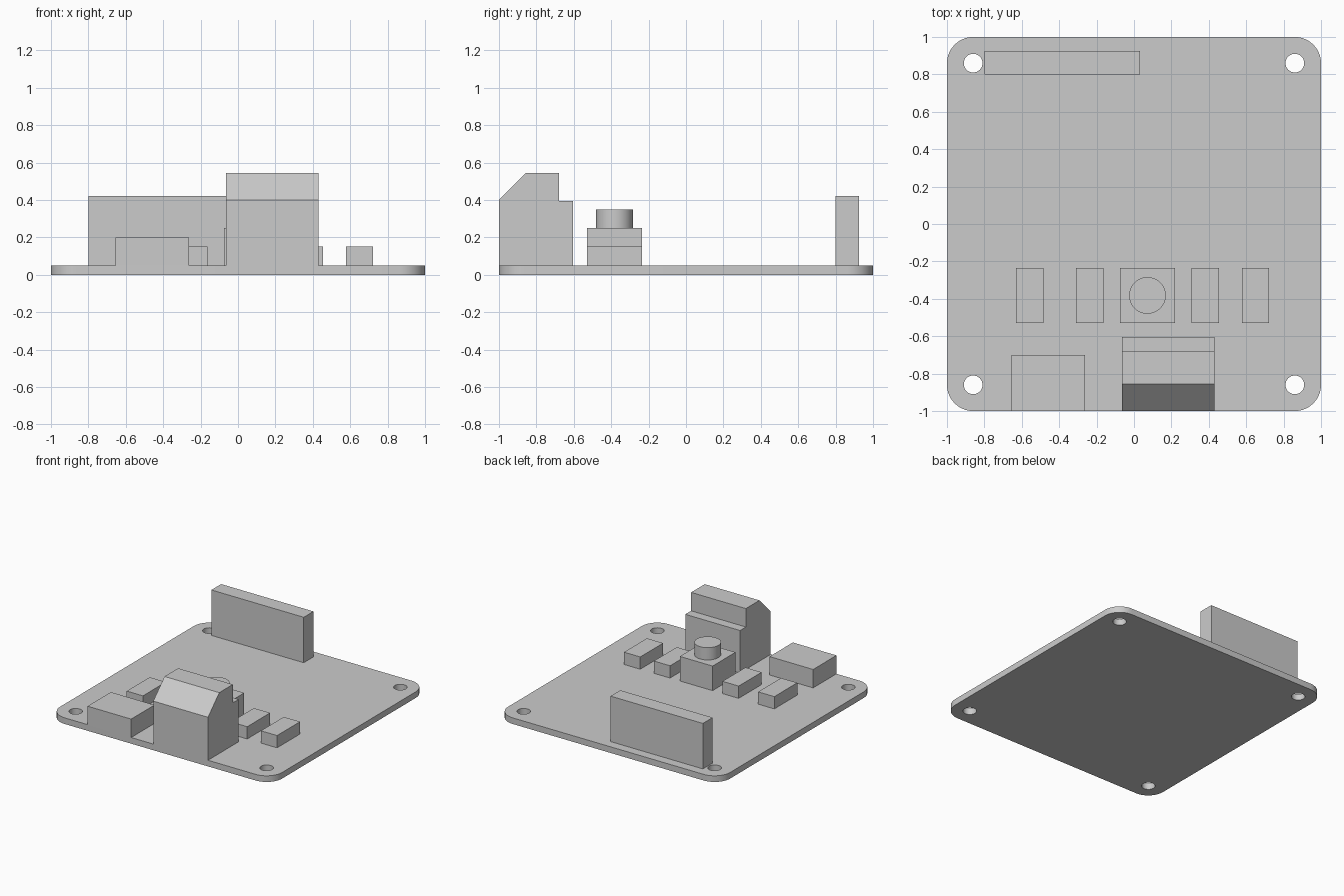
import bpy, bmesh
from math import cos, sin, pi, radians

cube = bpy.data.objects.get("Cube")
if cube:
    bpy.data.objects.remove(cube, do_unlink=True)

grey = bpy.data.materials.new("plain_grey")
grey.use_nodes = True
COLOUR = (0.6, 0.6, 0.6, 1)
grey.diffuse_color = COLOUR
grey.node_tree.nodes["Principled BSDF"].inputs["Base Color"].default_value = COLOUR

TOP = 0.05  # upper face of the board


def finish(name, bm, smooth=False):
    bmesh.ops.recalc_face_normals(bm, faces=bm.faces)
    mesh = bpy.data.meshes.new(name)
    bm.to_mesh(mesh)
    bm.free()
    mesh.materials.append(grey)
    ob = bpy.data.objects.new(name, mesh)
    bpy.context.collection.objects.link(ob)
    if smooth:
        bpy.ops.object.select_all(action='DESELECT')
        ob.select_set(True)
        bpy.context.view_layer.objects.active = ob
        bpy.ops.object.shade_smooth_by_angle(angle=radians(35))
    return ob


def extrude(bm, faces, offset):
    moved = bmesh.ops.extrude_face_region(bm, geom=faces)["geom"]
    verts = [v for v in moved if isinstance(v, bmesh.types.BMVert)]
    bmesh.ops.translate(bm, verts=verts, vec=offset)


def prism(name, points, offset, smooth=False):
    bm = bmesh.new()
    face = bm.faces.new([bm.verts.new(p) for p in points])
    extrude(bm, [face], offset)
    return finish(name, bm, smooth)


def block(name, x0, x1, y0, y1, top):
    base = [(x0, y0, TOP), (x1, y0, TOP), (x1, y1, TOP), (x0, y1, TOP)]
    return prism(name, base, (0, 0, top - TOP))


def arc(cx, cy, r, start, sweep, steps):
    angles = [start + sweep * i / steps for i in range(steps + 1)]
    return [(cx + r * cos(a), cy + r * sin(a), 0) for a in angles]


# Board: rounded square outline with four mounting holes
R = 0.14
C = 1 - R
corners = [(C, C), (-C, C), (-C, -C), (C, -C)]
outline = []
for i, (x, y) in enumerate(corners):
    outline += arc(x, y, R, i * pi / 2, pi / 2, 10)
loops = [outline] + [arc(x, y, 0.05, 0, 2 * pi, 32)[:-1] for x, y in corners]

bm = bmesh.new()
edges = []
for loop in loops:
    vs = [bm.verts.new(p) for p in loop]
    edges += [bm.edges.new((a, b)) for a, b in zip(vs, vs[1:] + vs[:1])]
bmesh.ops.triangle_fill(bm, edges=edges, use_beauty=True, normal=(0, 0, 1))
extrude(bm, bm.faces[:], (0, 0, TOP))
finish("board", bm, True)

# Tall connector with a sloped front and a rear step
profile = [(-1, TOP), (-1, 0.4), (-0.855, 0.545), (-0.68, 0.545),
           (-0.68, 0.395), (-0.605, 0.395), (-0.605, TOP)]
prism("sloped_connector", [(-0.063, y, z) for y, z in profile], (0.493, 0, 0))

# Low front socket and upright rear header
block("front_socket", -0.655, -0.262, -1, -0.7, 0.2)
block("rear_header", -0.8, 0.032, 0.8, 0.925, 0.42)

# Row of small chips beside the push button
for i, x in enumerate((-0.558, -0.237, 0.381, 0.65)):
    block(f"chip_{i + 1}", x - 0.073, x + 0.073, -0.53, -0.235, 0.15)

block("button_base", -0.075, 0.22, -0.53, -0.235, 0.25)
circle = [(x, y, 0.25) for x, y, _ in arc(0.072, -0.382, 0.098, 0, 2 * pi, 48)[:-1]]
prism("button_cap", circle, (0, 0, 0.1), True)
